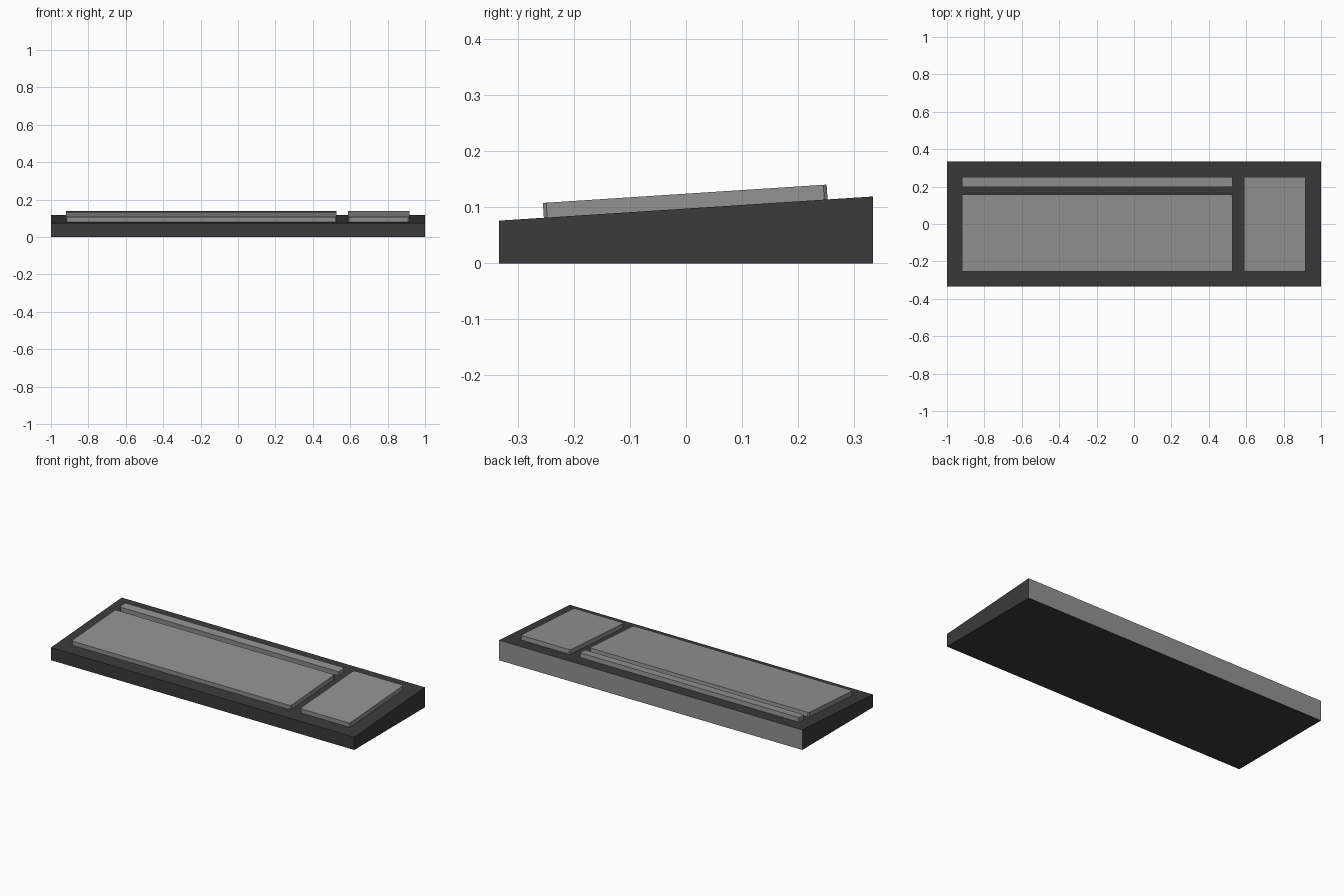
import bpy, bmesh, math
from mathutils import Matrix

if "Cube" in bpy.data.objects:
    bpy.data.objects.remove(bpy.data.objects["Cube"])


def material(name, v):
    m = bpy.data.materials.new(name)
    m.diffuse_color = (v, v, v, 1)
    m.use_nodes = True
    m.node_tree.nodes["Principled BSDF"].inputs["Base Color"].default_value = m.diffuse_color
    return m


dark = material("dark grey", 0.043)
grey = material("mid grey", 0.29)

HALF_Y, Z_FRONT, Z_BACK = 0.333, 0.076, 0.119
SLOPE = math.atan2(Z_BACK - Z_FRONT, 2 * HALF_Y)
Z_MID = (Z_FRONT + Z_BACK) / 2


def finish(name, bm, mats):
    me = bpy.data.meshes.new(name)
    bm.to_mesh(me)
    bm.free()
    for m in mats:
        me.materials.append(m)
    ob = bpy.data.objects.new(name, me)
    bpy.context.collection.objects.link(ob)
    return ob


# Wedge-shaped case with a lighter back face
bm = bmesh.new()
bmesh.ops.create_cube(bm, size=1)
for v in bm.verts:
    top, back = v.co.z > 0, v.co.y > 0
    v.co.x *= 2
    v.co.y *= 2 * HALF_Y
    v.co.z = (Z_BACK if back else Z_FRONT) if top else 0
bm.normal_update()
for f in bm.faces:
    f.material_index = 1 if f.normal.y > 0.9 else 0
finish("case", bm, [dark, grey])


# Key blocks lying on the sloped top, with tiny clipped corners
def key_block(name, x0, x1, y0, y1, h=0.0265, sink=0.002):
    bm = bmesh.new()
    bmesh.ops.create_cube(bm, size=1)
    for v in bm.verts:
        v.co.x = x1 if v.co.x > 0 else x0
        v.co.y = y1 if v.co.y > 0 else y0
        v.co.z = h if v.co.z > 0 else -sink
    upright = [e for e in bm.edges
               if abs(e.verts[0].co.z - e.verts[1].co.z) > h / 2]
    bmesh.ops.bevel(bm, geom=upright, offset=0.006, segments=1, affect='EDGES')
    bm.transform(Matrix.Translation((0, 0, Z_MID)) @ Matrix.Rotation(SLOPE, 4, 'X'))
    finish(name, bm, [grey])


key_block("main_keys", -0.92, 0.526, -0.254, 0.160)
key_block("function_row", -0.92, 0.526, 0.200, 0.253)
key_block("number_pad", 0.588, 0.916, -0.254, 0.253)
